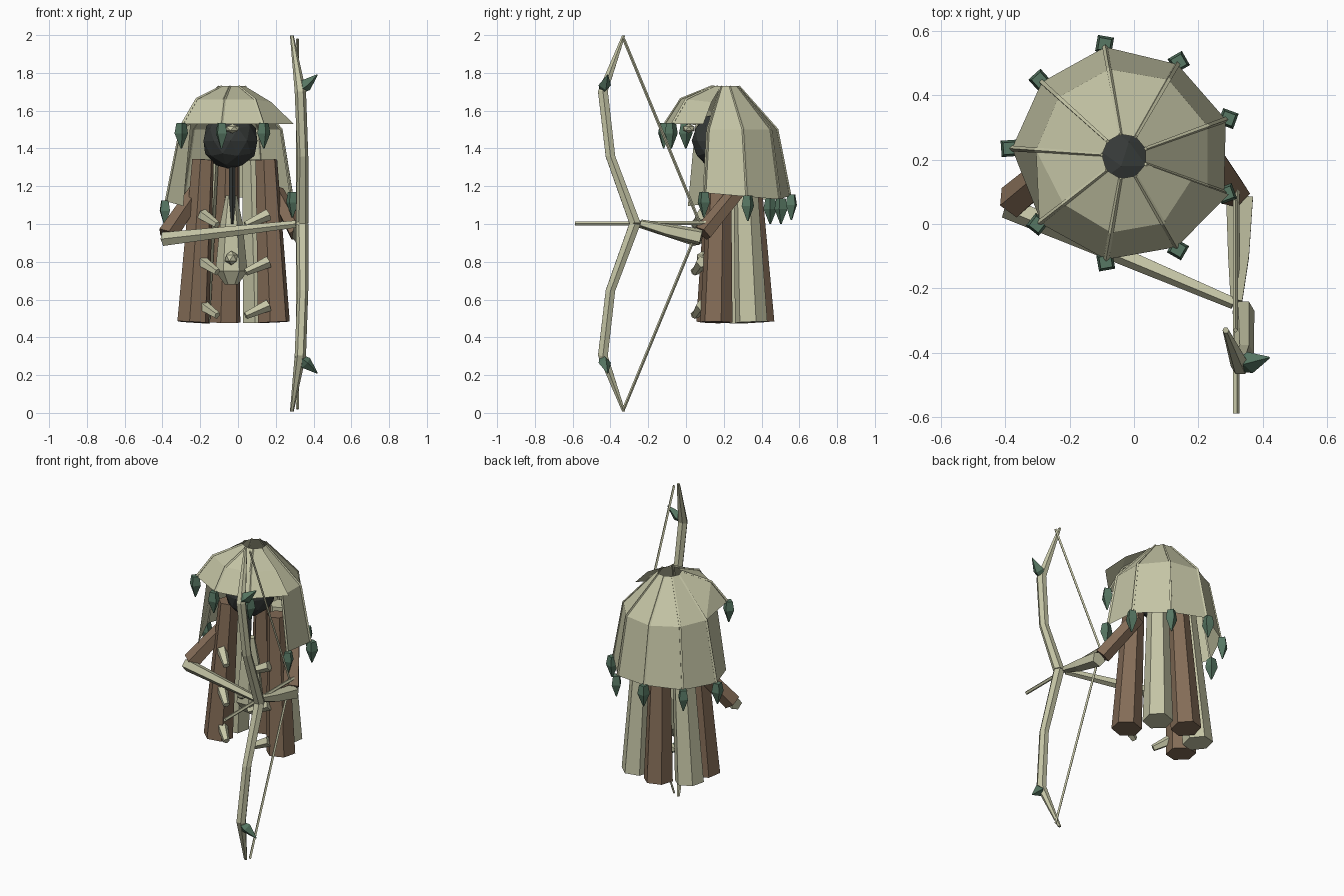
import bpy, bmesh, math
from mathutils import Vector

if "Cube" in bpy.data.objects:
    bpy.data.objects.remove(bpy.data.objects["Cube"])

def material(name, rgb):
    m = bpy.data.materials.new(name)
    m.diffuse_color = (*rgb, 1)
    m.use_nodes = True
    m.node_tree.nodes["Principled BSDF"].inputs["Base Color"].default_value = m.diffuse_color
    return m

BONE = material("pale_bone", (0.56, 0.56, 0.38))
BARK = material("brown_bark", (0.23, 0.15, 0.095))
LEAF = material("dark_leaf", (0.095, 0.185, 0.125))
DARK = material("charcoal", (0.036, 0.041, 0.039))

def finish(name, bm, mat):
    bmesh.ops.recalc_face_normals(bm, faces=bm.faces)
    me = bpy.data.meshes.new(name)
    bm.to_mesh(me)
    bm.free()
    me.materials.append(mat)
    ob = bpy.data.objects.new(name, me)
    bpy.context.collection.objects.link(ob)
    return ob

def tube(name, pts, radii, sides, mat, turn=0.0):
    """Flat-faced tube through points, one radius for each point."""
    pts = [Vector(p) for p in pts]
    axis = (pts[-1] - pts[0]).normalized()
    ref = Vector((0, 1, 0)) if abs(axis.z) > 0.8 else Vector((0, 0, 1))
    u = axis.cross(ref).normalized()
    v = axis.cross(u)
    bm = bmesh.new()
    rings = []
    for p, r in zip(pts, radii):
        ring = []
        for i in range(sides):
            a = turn + math.tau * i / sides
            ring.append(bm.verts.new(p + u * r * math.cos(a) + v * r * math.sin(a)))
        rings.append(ring)
    for a, b in zip(rings, rings[1:]):
        for i in range(sides):
            j = (i + 1) % sides
            bm.faces.new((a[i], a[j], b[j], b[i]))
    bm.faces.new(rings[0])
    bm.faces.new(rings[-1])
    return finish(name, bm, mat)

def ball(name, loc, scale, mat, sub=1):
    bm = bmesh.new()
    bmesh.ops.create_icosphere(bm, subdivisions=sub, radius=1)
    for v in bm.verts:
        v.co = Vector([c * s + o for c, s, o in zip(v.co, scale, loc)])
    return finish(name, bm, mat)

# Hood: nine ribs, open at the crown, the three front ones lifted into a brim
CX, CY = -0.03, 0.21
def polar(deg, r, z):
    a = math.radians(deg)
    return Vector((CX + r * math.cos(a), CY + r * math.sin(a), z))

# Angle, hem radius, hem height; a high hem marks a brim rib
ribs = [(-20, 0.33, 1.165), (20, 0.335, 1.145), (60, 0.33, 1.13), (100, 0.345, 1.15),
        (138, 0.345, 1.13), (176, 0.35, 1.12),
        (218, 0.335, 1.53), (260, 0.325, 1.53), (300, 0.325, 1.53)]
hood_points = []
for d, r, z in ribs:
    mid = polar(d, 0.24, 1.66) if z > 1.4 else polar(d, 0.275, 1.5)
    hood_points.append([polar(d, 0.07, 1.73), mid, polar(d, r, z)])
bm = bmesh.new()
hv = [[bm.verts.new(p) for p in col] for col in hood_points]
for i in range(9):
    a, b = hv[i], hv[(i + 1) % 9]
    fa, fb = ribs[i][2] > 1.4, ribs[(i + 1) % 9][2] > 1.4
    if fa and not fb:      # flared right corner of the brim
        m = bm.verts.new(polar(-20, 0.22, 1.645))
        c = bm.verts.new(polar(-20, 0.345, 1.53))
        bm.faces.new((a[0], b[0], m, a[1]))
        bm.faces.new((a[1], m, c, a[2]))
        continue
    bm.faces.new((a[0], b[0], b[1], a[1]))
    if fa == fb:
        bm.faces.new((a[1], b[1], b[2], a[2]))
    else:                  # left corner, with the long side panel below it
        bm.faces.new((a[1], b[1], b[2]))
        p = bm.verts.new((-0.25, 0.05, 1.53))
        q = bm.verts.new((-0.29, 0.01, 1.095))
        bm.faces.new((a[1], p, q, a[2]))
finish("hood", bm, BONE)

# Thin ribs along the hood seams and leaves hanging from their ends
for (d, r, z), pts in zip(ribs, hood_points):
    tube("hood_rib", pts, [0.006, 0.008, 0.009], 4, BONE)
    end = polar(d, r + 0.008, z - 0.01)
    tube("hood_leaf", [end + Vector((0, 0, h)) for h in (0.015, -0.04, -0.12)],
         [0.026, 0.036, 0.004], 4, LEAF, turn=math.radians(d + 45))

# Head with a small brow knob and spine
ball("head", (-0.04, 0.18, 1.44), (0.15, 0.15, 0.15), DARK, 2)
ball("brow_knob", (-0.03, 0.015, 1.505), (0.042, 0.035, 0.025), BONE)
tube("spine", [(-0.03, 0.13, 1.0), (-0.03, 0.16, 1.32)], [0.018, 0.018], 4, DARK)

# Ring of trunk columns: bottom x, y and top x, y
columns = [(-0.237, 0.14, -0.185, 0.17, BARK), (0.19, 0.16, 0.15, 0.18, BARK),
           (0.11, 0.345, 0.08, 0.31, BONE), (-0.072, 0.382, -0.05, 0.33, BARK),
           (-0.232, 0.297, -0.16, 0.27, BONE)]
for x, y, tx, ty, mat in columns:
    tube("trunk_column", [(x, y, 0.48), (tx, ty, 1.34)], [0.088, 0.06], 6, mat, turn=0.3)

# Core body with a knob on the front
tube("core", [(-0.035, 0.17, z) for z in (0.68, 0.75, 0.82, 1.0, 1.15)],
     [0.035, 0.085, 0.078, 0.06, 0.03], 6, BONE)
ball("core_knob", (-0.035, 0.09, 0.82), (0.038, 0.038, 0.038), BONE)

# Short pegs sprouting between the front columns
for z in (0.54, 0.77, 1.02):
    tube("peg_right", [(0.04, 0.05, z - 0.025), (0.16, 0.085, z + 0.03)], [0.02, 0.033], 5, BONE)
    tube("peg_left", [(-0.11, 0.04, z - 0.025), (-0.19, 0.11, z + 0.03)], [0.02, 0.033], 5, BONE)

# Arms
tube("left_upper_arm", [(-0.2, 0.22, 1.2), (-0.375, 0.07, 0.94)], [0.045, 0.055], 5, BARK)
tube("left_forearm", [(-0.395, 0.055, 0.92), (0.31, -0.245, 1.0)], [0.038, 0.02], 5, BONE)
tube("right_upper_arm", [(0.2, 0.27, 1.17), (0.315, 0.09, 0.95)], [0.045, 0.05], 5, BARK)
tube("right_forearm", [(0.332, 0.08, 0.93), (0.328, -0.1, 0.968), (0.32, -0.24, 1.005)],
     [0.046, 0.036, 0.02], 5, BONE)

# Bow, string and arrow
half = [(0.34, -0.27, 0, 0.034), (0.343, -0.40, 0.355, 0.029),
        (0.33, -0.44, 0.70, 0.03), (0.285, -0.33, 0.995, 0.01)]
for name, s in (("upper", 1), ("lower", -1)):
    tube(name + "_bow_limb", [(x, y, 1.003 + s * z) for x, y, z, r in half],
         [p[3] for p in half], 6, BONE)
    tube(name + "_string", [(0.315, -0.33, 1.0 + s * 0.98), (0.315, 0.075, 1.0)],
         [0.008, 0.008], 4, BONE)
    tube(name + "_bow_leaf", [(0.31, -0.445, 1 + s * 0.695), (0.36, -0.43, 1 + s * 0.735),
         (0.42, -0.415, 1 + s * 0.79)], [0.012, 0.034, 0.003], 4, LEAF)
tube("arrow", [(0.317, -0.588, 1.003), (0.317, 0.11, 1.005)], [0.011, 0.011], 5, BONE)
